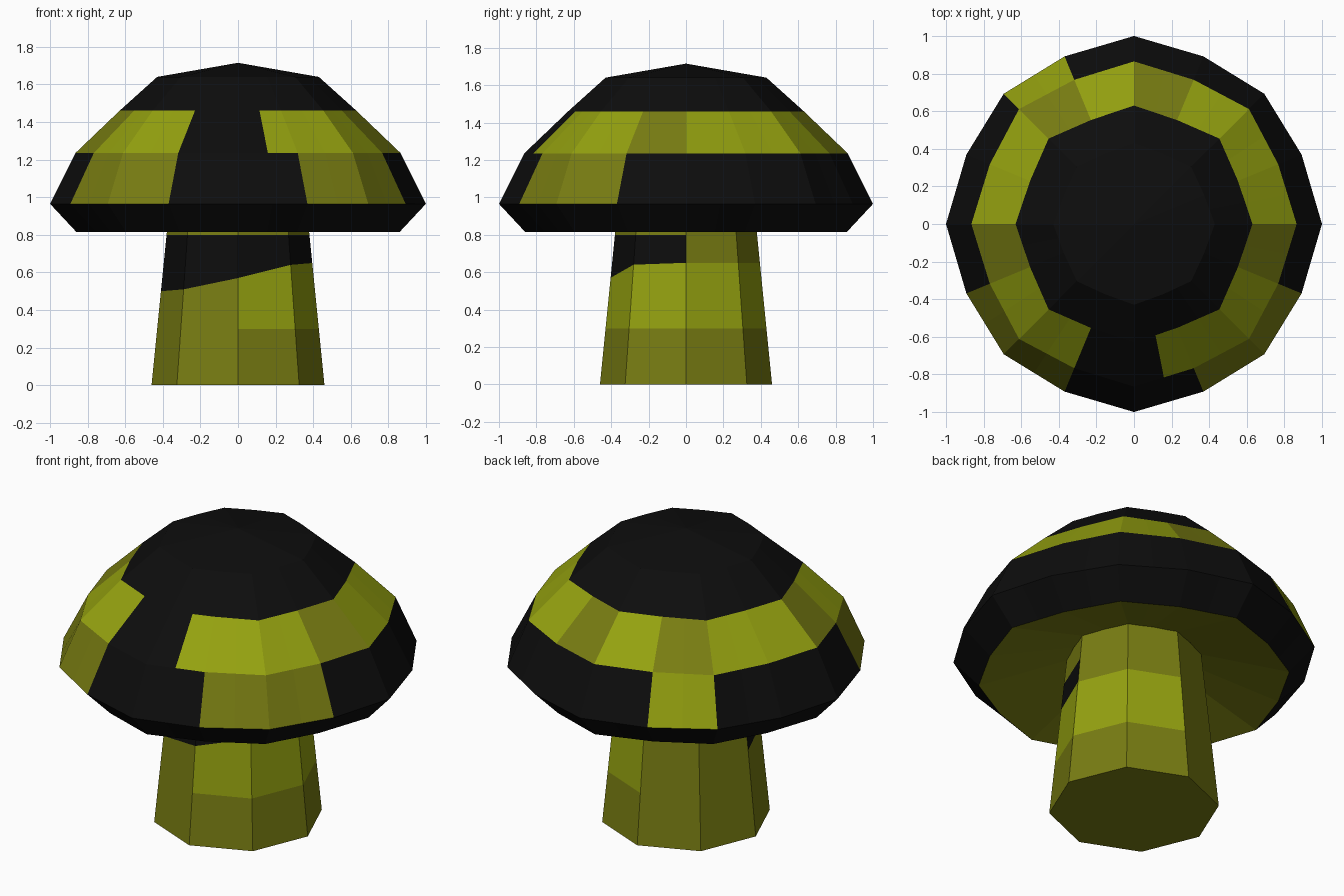
import bpy, bmesh, math

if "Cube" in bpy.data.objects:
    bpy.data.objects.remove(bpy.data.objects["Cube"])

# Flat colours
def make_mat(name, rgb):
    m = bpy.data.materials.new(name)
    m.diffuse_color = (*rgb, 1)
    m.use_nodes = True
    m.node_tree.nodes["Principled BSDF"].inputs["Base Color"].default_value = m.diffuse_color
    return m

MATS = [make_mat("black", (0.004, 0.004, 0.004)),
        make_mat("lime", (0.30, 0.36, 0.005)),
        make_mat("olive", (0.19, 0.205, 0.006))]
BLACK, LIME, OLIVE = 0, 1, 2


def skin(name, rings, colour, close_start, close_end):
    """Join rings of points with faces; colour(row, middle angle) picks the material."""
    bm = bmesh.new()
    vr = [[bm.verts.new(p) for p in ring] for ring in rings]
    n = len(vr[0])
    for row in range(len(vr) - 1):
        a, b = vr[row], vr[row + 1]
        for i in range(n):
            j = (i + 1) % n
            f = bm.faces.new((a[i], a[j], b[j], b[i]))
            f.material_index = colour(row, (i + 0.5) * 360 / n)
    for end, ring, row in ((close_start, vr[0], -1), (close_end, vr[-1], len(vr))):
        if end is None:
            continue
        tip = bm.verts.new(end)
        for i in range(n):
            f = bm.faces.new((ring[i], ring[(i + 1) % n], tip))
            f.material_index = colour(row, 0)
    bmesh.ops.recalc_face_normals(bm, faces=bm.faces)
    me = bpy.data.meshes.new(name)
    bm.to_mesh(me)
    bm.free()
    for m in MATS:
        me.materials.append(m)
    ob = bpy.data.objects.new(name, me)
    bpy.context.collection.objects.link(ob)
    return ob


# Cap: sixteen sides, each split in two so colour patches can end mid-side
def cap_ring(r, z, odd, diag):
    pts = []
    for k in range(16):
        f = odd if k % 2 else (diag if k % 4 else 1)
        t = math.radians(22.5 * k)
        pts.append((r * f * math.cos(t), r * f * math.sin(t), z))
    out = []
    for k in range(16):
        p, q = pts[k], pts[(k + 1) % 16]
        out += [p, tuple((a + b) / 2 for a, b in zip(p, q))]
    return out


def cap_colour(row, ang):
    if row == 0:                                   # underside
        return OLIVE
    if row == 2:                                   # lower band, three patches
        if 112.5 < ang < 135:
            return LIME
        if 202.5 < ang < 247.5 or 292.5 < ang < 337.5:
            return OLIVE
        return BLACK
    if row == 3:                                   # upper band with a front gap
        if 247.5 < ang < 276:
            return BLACK
        dark = ((67.5, 90), (112.5, 135), (180, 202.5), (337.5, 360))
        return OLIVE if any(a < ang < b for a, b in dark) else LIME
    return BLACK


cap_profile = [(0.36, 0.95, 0.95, 1.0), (0.86, 0.815, 0.95, 0.98),
               (1.00, 0.965, 0.965, 0.98), (0.865, 1.235, 0.96, 1.0),
               (0.63, 1.46, 0.95, 1.02), (0.43, 1.64, 0.94, 1.0)]
skin("cap", [cap_ring(*p) for p in cap_profile], cap_colour, None, (0, 0, 1.715))


# Stem: eight sides, with a slanting black patch at the front
slant = {4: 0.50, 5: 0.51, 6: 0.57, 7: 0.64}


def stem_ring(z, slanted=False):
    out = []
    for k in range(8):
        h = slant.get(k, z) if slanted else z
        r = 0.46 - 0.10 * h
        t = math.radians(45 * k)
        out.append((r * math.cos(t), r * math.sin(t), h))
    return out


def stem_colour(row, ang):
    if row == 1 and (ang < 90 or ang > 270):
        return LIME
    if row == 2 and ang > 180:
        return BLACK
    return OLIVE


skin("stem", [stem_ring(0), stem_ring(0.3), stem_ring(0.65, True),
              stem_ring(0.80), stem_ring(0.97)], stem_colour, (0, 0, 0), None)
